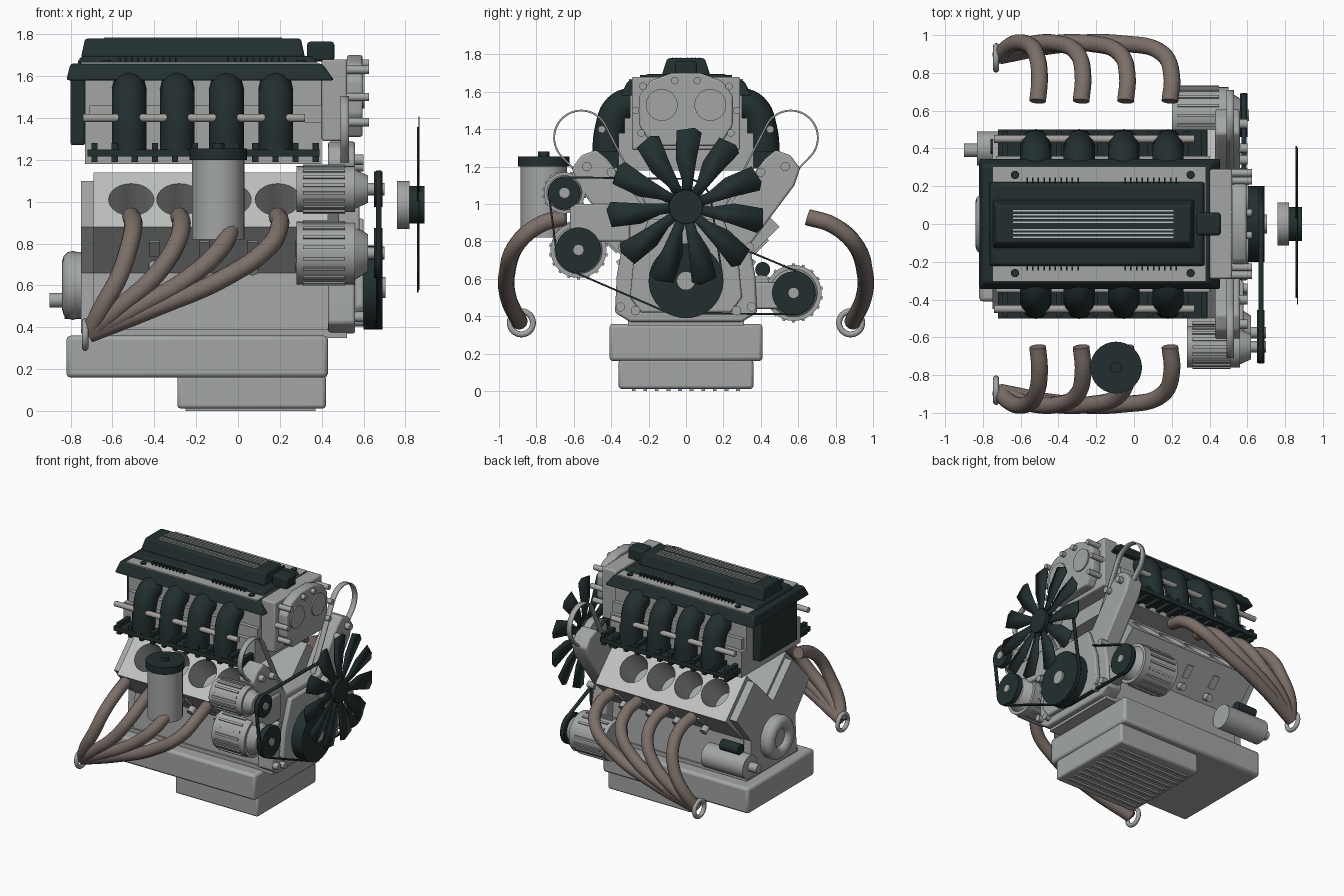
import bpy, bmesh, math
from math import sin, cos, pi
from mathutils import Vector, Matrix, geometry

cube = bpy.data.objects.get("Cube")
if cube:
    bpy.data.objects.remove(cube)


def material(name, rgb):
    m = bpy.data.materials.new(name)
    m.use_nodes = True
    m.diffuse_color = (*rgb, 1)
    m.node_tree.nodes["Principled BSDF"].inputs["Base Color"].default_value = (*rgb, 1)
    return m


GRAY = material("cast gray", (.36, .38, .37))
LIGHT = material("machined light gray", (.52, .54, .52))
DARK = material("dark slate", (.016, .028, .029))
BROWN = material("exhaust brown", (.2, .16, .138))
RAIL = material("rail gray", (.38, .36, .34))
made = []


def add(name, bm, mat, bevel=0):
    bmesh.ops.recalc_face_normals(bm, faces=bm.faces)
    me = bpy.data.meshes.new(name)
    bm.to_mesh(me)
    bm.free()
    me.materials.append(mat)
    ob = bpy.data.objects.new(name, me)
    bpy.context.collection.objects.link(ob)
    if bevel:
        mod = ob.modifiers.new("bevel", 'BEVEL')
        mod.width, mod.segments = bevel, 2
    made.append(ob)
    return ob


def put_box(bm, x, y, z, turn=None):
    size = Matrix.Diagonal((x[1] - x[0], y[1] - y[0], z[1] - z[0], 1))
    at = Matrix.Translation((sum(x) / 2, sum(y) / 2, sum(z) / 2))
    bmesh.ops.create_cube(bm, size=1, matrix=(turn or Matrix()) @ at @ size)


def box(name, x, y, z, mat, bevel=0):
    bm = bmesh.new()
    put_box(bm, x, y, z)
    return add(name, bm, mat, bevel)


def put_cyl(bm, a, b, r, n=32, r2=None):
    a, b = Vector(a), Vector(b)
    turn = (b - a).to_track_quat('Z', 'Y').to_matrix().to_4x4()
    bmesh.ops.create_cone(bm, cap_ends=True, segments=n, radius1=r, radius2=r2 or r,
                          depth=(b - a).length, matrix=Matrix.Translation((a + b) / 2) @ turn)


def cyl(name, a, b, r, mat, n=32, r2=None):
    bm = bmesh.new()
    put_cyl(bm, a, b, r, n, r2)
    return add(name, bm, mat)


def disc(name, x, y, z, r, mat, n=40):
    return cyl(name, (x[0], y, z), (x[1], y, z), r, mat, n)


def prism(name, half, x, mat, bevel=0):
    """Extrude a mirrored (y, z) half outline along x."""
    pts = half + [(-y, z) for y, z in reversed(half) if y > 0]
    bm = bmesh.new()
    face = bm.faces.new([bm.verts.new((x[0], y, z)) for y, z in pts])
    new = bmesh.ops.extrude_face_region(bm, geom=[face])["geom"]
    bmesh.ops.translate(bm, vec=(x[1] - x[0], 0, 0),
                        verts=[v for v in new if isinstance(v, bmesh.types.BMVert)])
    return add(name, bm, mat, bevel)


def tube(name, pts, r, mat, smooth=True, cyclic=False):
    cu = bpy.data.curves.new(name, 'CURVE')
    cu.dimensions, cu.bevel_depth, cu.bevel_resolution = '3D', r, 4
    cu.use_fill_caps, cu.resolution_u = True, 6
    sp = cu.splines.new('BEZIER' if smooth else 'POLY')
    store = sp.bezier_points if smooth else sp.points
    store.add(len(pts) - 1)
    for p, co in zip(store, pts):
        if smooth:
            p.co, p.handle_left_type, p.handle_right_type = co, 'AUTO', 'AUTO'
        else:
            p.co = (*co, 1)
    sp.use_cyclic_u = cyclic
    tmp = bpy.data.objects.new(name, cu)
    bm = bmesh.new()
    bm.from_mesh(bpy.data.meshes.new_from_object(tmp))
    bpy.data.objects.remove(tmp)
    return add(name, bm, mat)


def band(name, circles, x, mat):
    """Thin belt stretched around circles given as (y, z, radius)."""
    pts = [(y + r * cos(a * pi / 24), z + r * sin(a * pi / 24))
           for y, z, r in circles for a in range(48)]
    loop = [pts[i] for i in geometry.convex_hull_2d([Vector(p) for p in pts])]
    bm = bmesh.new()
    rows = [[bm.verts.new((xx, y, z)) for y, z in loop] for xx in x]
    for i in range(len(loop)):
        bm.faces.new((rows[0][i - 1], rows[0][i], rows[1][i], rows[1][i - 1]))
    ob = add(name, bm, mat)
    ob.modifiers.new("thickness", 'SOLIDIFY').thickness = .01


def taper(name, lo, hi, mat):
    """Block between two rectangles given as (x0, x1, half_y, z)."""
    bm = bmesh.new()
    for x0, x1, h, z in (lo, hi):
        for x in (x0, x1):
            for y in (-h, h):
                bm.verts.new((x, y, z))
    bmesh.ops.convex_hull(bm, input=bm.verts)
    bmesh.ops.dissolve_limit(bm, angle_limit=.02, verts=bm.verts, edges=bm.edges)
    return add(name, bm, mat, .012)


CYLS = (-.51, -.28, -.045, .19)
SIDES = (("left", 1), ("right", -1))

# Oil pan with ribbed sump
box("oil_pan", (-.82, .43), (-.41, .41), (.16, .36), GRAY, .02)
box("oil_sump", (-.29, .42), (-.36, .36), (.012, .17), GRAY, .015)
bm = bmesh.new()
for i in range(10):
    y = -.28 + i * .062
    put_box(bm, (-.25, .37), (y - .01, y + .01), (0, .02))
add("sump_ribs", bm, GRAY)
box("block_foot", (-.74, .52), (-.31, .31), (.35, .39), GRAY)

# V block with bored decks
block = prism("engine_block", [(.3, .37), (.28, .66), (.5, .88), (.24, 1.14), (0, .9)],
              (-.69, .43), GRAY)
bm = bmesh.new()
for _, s in SIDES:
    for x in CYLS:
        put_cyl(bm, (x, s * .45, 1.09), (x, s * .2, .84), .108)
cutter = add("bore_cutter", bm, GRAY)
cutter.hide_render = True
mod = block.modifiers.new("bores", 'BOOLEAN')
mod.operation, mod.object, mod.solver = 'DIFFERENCE', cutter, 'EXACT'
bpy.context.view_layer.objects.active = block
bpy.ops.object.modifier_apply(modifier="bores")
made.remove(cutter)
bpy.data.objects.remove(cutter)
if len(block.data.materials) < 2:
    block.data.materials.append(LIGHT)
else:
    block.data.materials[1] = LIGHT
for p in block.data.polygons:
    s = 1 if p.center.y > 0 else -1
    deck = p.normal.y * s > .6 and p.normal.z > .6
    p.material_index = int(deck and (p.center.y * s + p.center.z) > 1.34)
prism("rear_block_plate", [(.29, .37), (.27, .66), (.45, .88), (.23, 1.1), (0, .87)],
      (-.75, -.69), GRAY)

# Side bosses under the decks
for side, s in SIDES:
    bm = bmesh.new()
    for x in (-.4, -.16, .07, .3):
        put_cyl(bm, (x, s * .3, .71), (x, s * .36, .67), .027, 16)
        put_box(bm, (x - .025, x + .025), (-.05, .05), (-.012, .012),
                Matrix.Translation((0, s * .4, .78)) @ Matrix.Rotation(s * pi / 4, 4, 'X'))
    add(side + "_block_bosses", bm, GRAY)

# Rear flange and starter motor
tube("rear_flange", [(-.79, .115 * cos(a * pi / 16), .6 + .115 * sin(a * pi / 16))
                     for a in range(32)], .05, GRAY, False, True)
disc("flange_plate", (-.8, -.74), 0, .6, .16, GRAY)
disc("starter_body", (-.83, -.47), .4, .53, .09, GRAY)
disc("starter_shaft", (-.9, -.83), .39, .53, .035, GRAY)
disc("starter_solenoid", (-.76, -.6), .41, .65, .04, DARK)

# Front timing cover with two arms
prism("timing_cover", [(.3, .37), (.38, .42), (.37, .62), (.34, .78), (.58, 1.1), (.61, 1.19),
                       (.56, 1.26), (.48, 1.29), (.42, 1.24), (.2, .95)], (.43, .56), GRAY, .012)
prism("timing_cover_face", [(.24, .42), (.3, .5), (.28, .7), (.2, .92)], (.56, .6), GRAY, .01)
bm = bmesh.new()
for y, z in ((.35, .45), (.34, .77), (.53, 1.2), (.4, 1.17), (.27, .43)):
    for s in (1, -1):
        put_cyl(bm, (.54, s * y, z), (.6, s * y, z), .025, 12)
add("timing_cover_bolts", bm, GRAY)
for side, s in SIDES:
    band(side + "_timing_chain", [(s * .56, 1.355, .15), (s * .2, .85, .06)], (.49, .53), GRAY)

# Belt driven accessories
def accessory(name, x, y, z, r, pulley, px):
    bm = bmesh.new()
    put_cyl(bm, (x[0], y, z), (x[1], y, z), r)
    for i in range(18):
        turn = Matrix.Translation((0, y, z)) @ Matrix.Rotation(i * pi / 9, 4, 'X')
        put_box(bm, (x[0] + .03, x[1] - .05), (-.008, .008), (r - .02, r + .008), turn)
    put_cyl(bm, (x[1], y, z), (x[1] + .06, y, z), r * .85, r2=r * .6)
    put_cyl(bm, (x[1], y, z), (px[1] + .01, y, z), .03, 16)
    add(name + "_body", bm, GRAY)
    disc(name + "_pulley", px, y, z, pulley, DARK)


accessory("upper_pump", (.28, .56), -.65, 1.06, .11, .085, (.65, .69))
accessory("lower_pump", (.28, .56), -.575, .755, .15, .12, (.65, .69))
accessory("alternator", (.2, .5), .575, .525, .15, .115, (.56, .6))
box("pump_bracket", (.48, .58), (-.62, -.3), (.8, 1.0), GRAY, .01)
box("alternator_bracket", (.46, .54), (.3, .52), (.44, .58), GRAY, .01)
disc("crank_pulley", (.6, .69), 0, .59, .2, DARK)
disc("crank_hub", (.69, .705), 0, .59, .05, GRAY)
band("main_belt", [(-.65, 1.06, .088), (-.575, .755, .123), (0, .59, .2), (0, 1.0, .14)],
     (.66, .685), DARK)
band("alternator_belt", [(.575, .525, .118), (0, .61, .2), (.1, .83, .02)], (.57, .595), DARK)

# Cooling fan
disc("fan_clutch", (.76, .82), 0, .985, .115, GRAY)
disc("fan_hub", (.82, .89), 0, .985, .09, DARK)
bm = bmesh.new()
for i in range(11):
    a0 = i * 2 * pi / 11 + .06
    outline = [(.07, -.025), (.14, -.03), (.25, -.07), (.405, -.075), (.425, .02), (.4, .06),
               (.25, .04), (.14, .03), (.07, .025)]
    bm.faces.new([bm.verts.new((.862, r * sin(a0) + w * cos(a0), .985 + r * cos(a0) - w * sin(a0)))
                  for r, w in outline])
fan = add("fan_blades", bm, DARK)
fan.modifiers.new("thickness", 'SOLIDIFY').thickness = .006

# Oil filter canister
cyl("filter_canister", (-.095, -.76, .82), (-.095, -.76, 1.21), .125, GRAY, 40)
cyl("filter_lid", (-.095, -.76, 1.2), (-.095, -.76, 1.255), .137, DARK, 40)
cyl("filter_knob", (-.095, -.76, 1.255), (-.095, -.76, 1.28), .03, DARK, 16)

# Exhaust headers
for side, s in SIDES:
    for i, x in enumerate(CYLS):
        def lerp(t):
            return x + (-.73 - x) * t
        tube(f"{side}_exhaust_pipe_{i + 1}",
             [(x, s * .65, .93), (x + .01, s * .78, .89), (lerp(.04), s * .9, .79),
              (lerp(.27), s * .955, .64), (lerp(.62), s * .95, .5), (-.71, s * .89, .37)], .044, BROWN)
    tube(side + "_exhaust_flange",
         [(-.73, s * .88 + .062 * cos(a * pi / 12), .365 + .062 * sin(a * pi / 12))
          for a in range(24)], .016, GRAY, False, True)

# Intake: core, side plates, runners and fuel rails
box("intake_core", (-.73, .4), (-.3, .3), (1.18, 1.6), GRAY)
for side, s in SIDES:
    ys = lambda a, b: sorted((s * a, s * b))
    box(side + "_head_rail", (-.73, .4), ys(.28, .36), (1.18, 1.38), GRAY)
    box(side + "_head_step", (-.71, .4), ys(.28, .33), (1.38, 1.46), GRAY)
    box(side + "_runner_plate", (-.72, .39), ys(.34, .5), (1.215, 1.25), DARK)
    bm = bmesh.new()
    for i in range(12):
        x = -.7 + i * .096
        put_box(bm, (x, x + .03), ys(.34, .49), (1.19, 1.28))
    add(side + "_runner_plate_ribs", bm, DARK)
    for i, x in enumerate(CYLS):
        x -= .01
        tube(f"{side}_intake_runner_{i + 1}",
             [(x, s * .26, 1.55), (x, s * .36, 1.51), (x, s * .405, 1.4), (x, s * .42, 1.24)], .083, DARK)
    tube(side + "_fuel_rail", [(-.74, s * .45, 1.4), (.32, s * .45, 1.4)], .02, RAIL, False)
box("throttle_plate", (-.8, -.73), (-.23, .23), (1.27, 1.6), DARK, .01)

# Top cover
taper("cover_skirt", (-.82, .46, .35, 1.58), (-.8, .4, .31, 1.66), DARK)
box("cover_shelf", (-.75, .38), (-.305, .305), (1.64, 1.668), GRAY)
taper("cover_plateau", (-.77, .38, .225, 1.66), (-.75, .36, .215, 1.695), DARK)
taper("cover_crown", (-.75, .32, .13, 1.69), (-.73, .3, .1, 1.78), DARK)
bm = bmesh.new()
for y in (-.07, -.05, -.03, .01, .03, .05, .07):
    put_box(bm, (-.64, .21), (y - .004, y + .004), (1.775, 1.784))
add("crown_strips", bm, LIGHT)
bm = bmesh.new()
for s in (1, -1):
    for x0 in (-.57, -.05):
        for i in range(10):
            x = x0 + i * .03
            put_box(bm, (x, x + .008), sorted((s * .21, s * .245)), (1.66, 1.69))
    for x in (-.63, .3):
        put_cyl(bm, (x, s * .26, 1.66), (x, s * .26, 1.677), .022, 16)
add("cover_fins_and_screws", bm, DARK)
box("oil_cap", (.33, .46), (-.06, .06), (1.67, 1.765), DARK, .015)

# Cam drive cover
prism("cam_cover_back", [(.29, 1.29), (.29, 1.68)], (.4, .52), GRAY, .01)
prism("cam_cover_front", [(.18, 1.31), (.25, 1.42), (.25, 1.58), (.19, 1.66), (.08, 1.7)],
      (.52, .595), GRAY, .01)
for side, s in SIDES:
    disc(side + "_cam_cap", (.59, .605), s * .13, 1.53, .085, GRAY)
bm = bmesh.new()
for y, z in ((.23, 1.63), (.24, 1.38), (.06, 1.66), (.27, 1.5)):
    for s in (1, -1):
        put_cyl(bm, (.5, s * y, z), (.625, s * y, z), .02, 12)
add("cam_cover_bolts", bm, GRAY)

bpy.ops.object.select_all(action='DESELECT')
for ob in made:
    ob.select_set(True)
bpy.context.view_layer.objects.active = block
bpy.ops.object.shade_smooth_by_angle(angle=math.radians(35))
